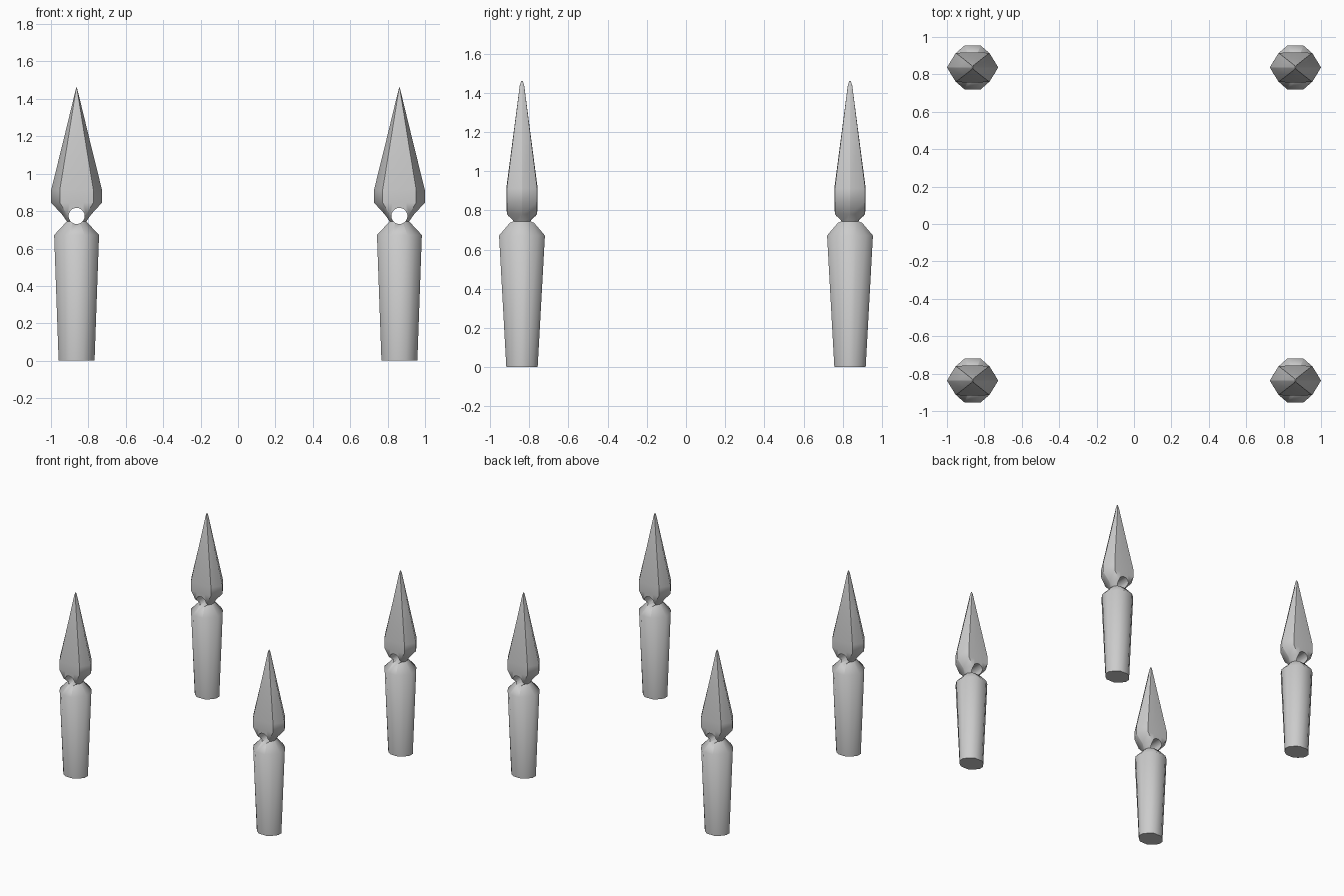
import bpy, bmesh, math

if "Cube" in bpy.data.objects:
    bpy.data.objects.remove(bpy.data.objects["Cube"])

CX, CY = 0.863, 0.837


def mirrored(quarter):
    """Expand a first-quadrant outline (angle rising) to all four quadrants."""
    pts = []
    for sx, sy in ((1, 1), (-1, 1), (-1, -1), (1, -1)):
        q = quarter if sx * sy > 0 else quarter[::-1]
        pts += [(sx * x, sy * y) for x, y in q]
    return pts


# unit cross-sections: octagonal post, ridged flat head
POST = mirrored([(1.0, 0.25), (0.70, 0.70), (0.36, 1.0)])
HEAD = mirrored([(1.0, 0.02), (0.66, 0.97), (0.28, 1.0)])

# rings: section, half width x, half width y, z
RINGS = [
    (POST, 0.096, 0.080, 0.0),
    (POST, 0.120, 0.117, 0.672),
    (POST, 0.052, 0.055, 0.745),
    (HEAD, 0.078, 0.078, 0.782),
    (HEAD, 0.136, 0.080, 0.845),
    (HEAD, 0.136, 0.080, 0.913),
    (HEAD, 0.070, 0.045, 1.180),
    (HEAD, 0.007, 0.011, 1.440),
    (HEAD, 0.002, 0.004, 1.460),
]


def picket_mesh():
    bm = bmesh.new()
    rings = [[bm.verts.new((x * a, y * b, z)) for x, y in sec]
             for sec, a, b, z in RINGS]
    n = len(POST)
    for lo, hi in zip(rings, rings[1:]):
        for i in range(n):
            j = (i + 1) % n
            bm.faces.new((lo[i], lo[j], hi[j], hi[i]))
    bm.faces.new(rings[0][::-1])
    bm.faces.new(rings[-1])
    bmesh.ops.recalc_face_normals(bm, faces=bm.faces)
    me = bpy.data.meshes.new("picket")
    bm.to_mesh(me)
    bm.free()
    return me


# carved stake with pointed head
stake = bpy.data.objects.new("stake_front_left", picket_mesh())
bpy.context.collection.objects.link(stake)

# rope hole through the neck
bpy.ops.mesh.primitive_cylinder_add(vertices=24, radius=0.043, depth=0.5,
                                    location=(0, 0, 0.774),
                                    rotation=(math.pi / 2, 0, 0))
cutter = bpy.context.object
cutter.name = "hole_cutter"
cutter.hide_render = True

bpy.ops.object.select_all(action='DESELECT')
stake.select_set(True)
bpy.context.view_layer.objects.active = stake
cut = stake.modifiers.new("rope_hole", 'BOOLEAN')
cut.operation = 'DIFFERENCE'
cut.solver = 'EXACT'
cut.object = cutter
bpy.ops.object.modifier_apply(modifier=cut.name)
bpy.data.objects.remove(cutter, do_unlink=True)
bpy.ops.object.shade_smooth_by_angle(angle=math.radians(55))

# four corner stakes
stake.location = (-CX, -CY, 0)
for name, sx, sy in (("stake_front_right", 1, -1),
                     ("stake_back_left", -1, 1),
                     ("stake_back_right", 1, 1)):
    copy = stake.copy()
    copy.name = name
    copy.location = (sx * CX, sy * CY, 0)
    bpy.context.collection.objects.link(copy)
